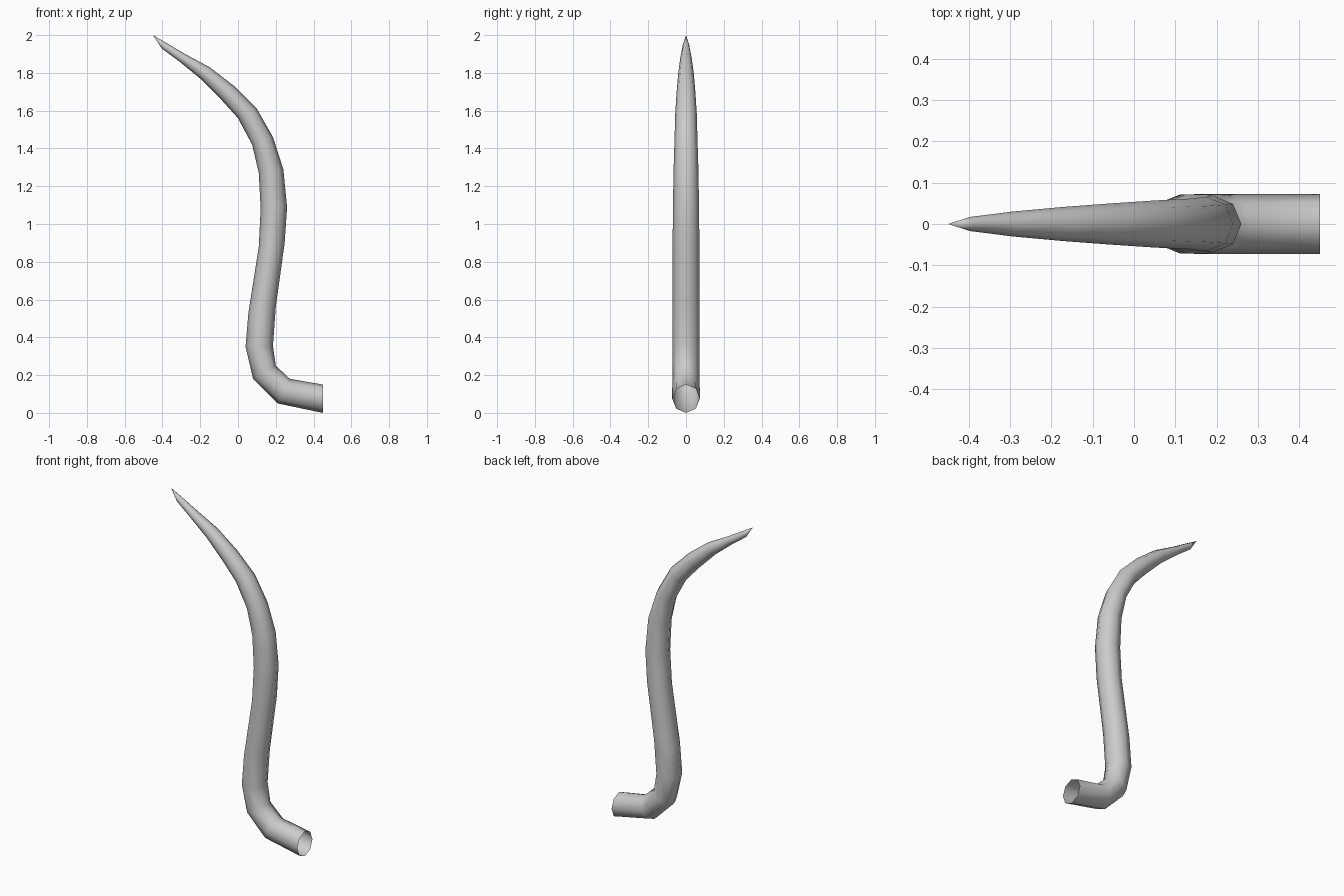
import bpy, bmesh, math

if "Cube" in bpy.data.objects:
    bpy.data.objects.remove(bpy.data.objects["Cube"])

# Horn profile in the XZ plane: left/outer point, right/inner point, half width in y
rings = [
    (0.45, 0.00, 0.45, 0.15, 0.073),
    (0.21, 0.05, 0.275, 0.18, 0.073),
    (0.08, 0.18, 0.20, 0.25, 0.072),
    (0.04, 0.35, 0.185, 0.355, 0.072),
    (0.055, 0.53, 0.20, 0.56, 0.072),
    (0.11, 0.88, 0.247, 0.90, 0.071),
    (0.12, 1.08, 0.26, 1.09, 0.069),
    (0.11, 1.27, 0.24, 1.29, 0.066),
    (0.075, 1.42, 0.185, 1.46, 0.061),
    (0.00, 1.56, 0.10, 1.61, 0.057),
    (-0.09, 1.66, -0.02, 1.73, 0.050),
    (-0.20, 1.77, -0.15, 1.83, 0.041),
    (-0.31, 1.86, -0.28, 1.90, 0.030),
    (-0.405, 1.93, -0.39, 1.965, 0.017),
]
SIDES = 8

bm = bmesh.new()
loops = []
for x0, z0, x1, z1, w in rings:
    loop = []
    for i in range(SIDES):
        a = 2 * math.pi * i / SIDES
        t = (1 - math.cos(a)) / 2
        loop.append(bm.verts.new((x0 + (x1 - x0) * t, w * math.sin(a), z0 + (z1 - z0) * t)))
    loops.append(loop)

# Tube walls, open at the base
for a, b in zip(loops, loops[1:]):
    for i in range(SIDES):
        j = (i + 1) % SIDES
        bm.faces.new((a[i], a[j], b[j], b[i]))

# Pointed tip
tip = bm.verts.new((-0.45, 0, 2.0))
for i in range(SIDES):
    bm.faces.new((loops[-1][i], loops[-1][(i + 1) % SIDES], tip))

bmesh.ops.recalc_face_normals(bm, faces=bm.faces)
# Make sure the open tube faces outward
bm.normal_update()
f = max(bm.faces, key=lambda f: f.calc_center_median().y)
if f.normal.y < 0:
    bmesh.ops.reverse_faces(bm, faces=bm.faces)
for f in bm.faces:
    f.smooth = True

mesh = bpy.data.meshes.new("curved_horn")
bm.to_mesh(mesh)
bm.free()
bpy.context.collection.objects.link(bpy.data.objects.new("curved_horn", mesh))
